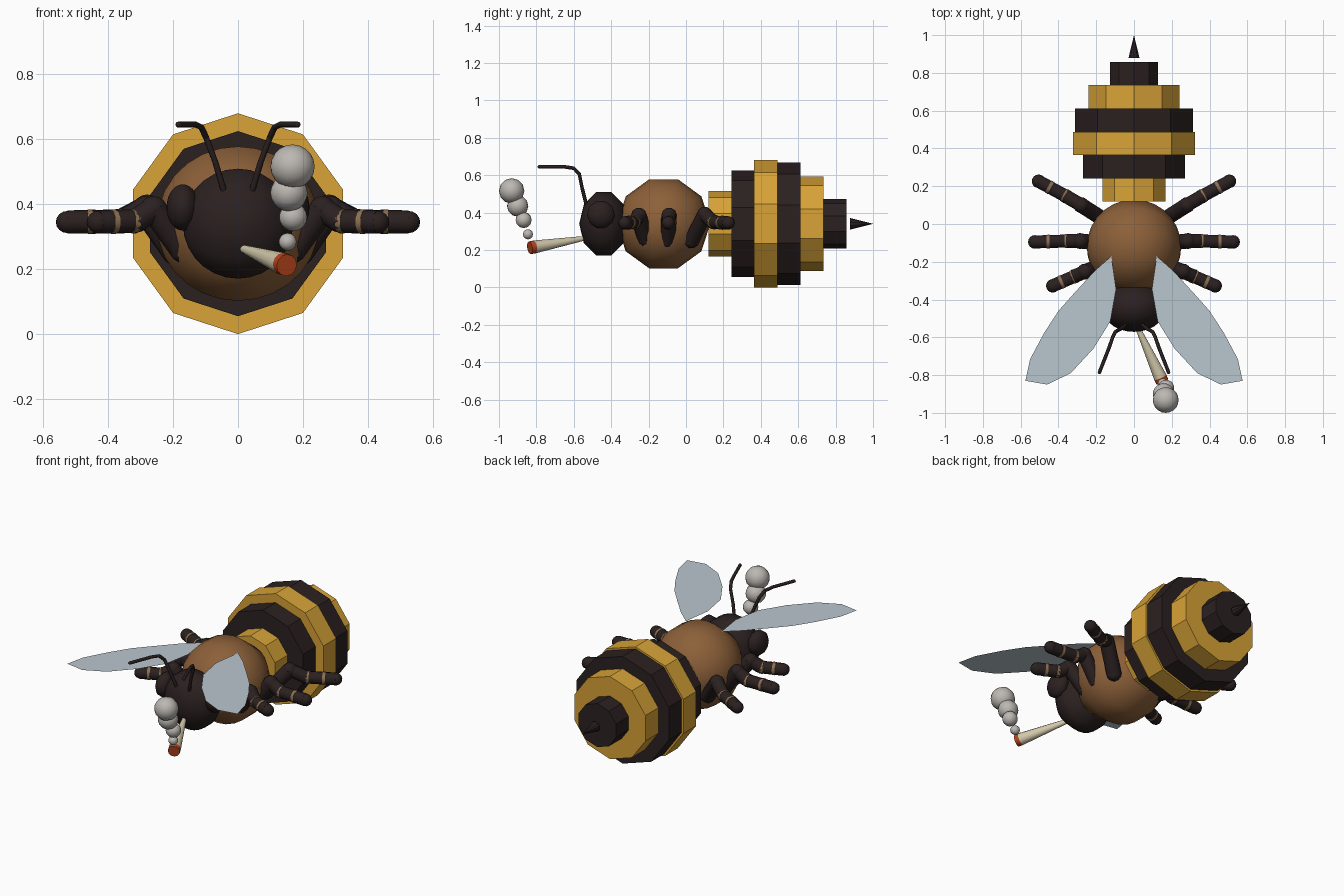
import bpy, bmesh, math
from mathutils import Vector, Matrix

if "Cube" in bpy.data.objects:
    bpy.data.objects.remove(bpy.data.objects["Cube"])


def material(name, rgb):
    m = bpy.data.materials.new(name)
    lin = [(c / 255 / 12.92) if c < 11 else ((c / 255 + 0.055) / 1.055) ** 2.4 for c in rgb]
    m.diffuse_color = (*lin, 1)
    m.use_nodes = True
    m.node_tree.nodes["Principled BSDF"].inputs["Base Color"].default_value = m.diffuse_color
    return m


GOLD = material("gold", (216, 163, 55))
DARK = material("dark_brown", (43, 32, 32))
BROWN = material("fur_brown", (140, 96, 57))
TAN = material("tan", (140, 112, 82))
CREAM = material("cream_paper", (212, 202, 172))
EMBER = material("ember_orange", (180, 68, 28))
SMOKE = material("smoke_grey", (188, 184, 178))
WING = material("wing_blue_grey", (185, 199, 206))


def finish(name, bm, mat, smooth=None):
    me = bpy.data.meshes.new(name)
    bmesh.ops.recalc_face_normals(bm, faces=bm.faces[:])
    bm.to_mesh(me)
    bm.free()
    ob = bpy.data.objects.new(name, me)
    bpy.context.collection.objects.link(ob)
    me.materials.append(mat)
    if smooth:
        bpy.ops.object.select_all(action='DESELECT')
        ob.select_set(True)
        bpy.context.view_layer.objects.active = ob
        bpy.ops.object.shade_smooth_by_angle(angle=math.radians(smooth))
    return ob


def add_ball(bm, center, radii, segs=10, rings=14):
    # ball with its poles along x
    mat = (Matrix.Translation(center) @ Matrix.Diagonal((*radii, 1))
           @ Matrix.Rotation(math.pi / 2, 4, 'Y'))
    bmesh.ops.create_uvsphere(bm, u_segments=segs, v_segments=rings, radius=1, matrix=mat)


def add_rod(bm, a, b, r1, r2, segs=10):
    # cylinder or cone from a to b, with a corner at the top
    a, b = Vector(a), Vector(b)
    d = b - a
    rot = d.to_track_quat('Z', 'Y').to_matrix().to_4x4()
    bmesh.ops.create_cone(bm, cap_ends=True, segments=segs, radius1=r1, radius2=r2,
                          depth=d.length, matrix=Matrix.Translation((a + b) / 2) @ rot)


def ball(name, center, radii, mat, segs=10, rings=14):
    bm = bmesh.new()
    add_ball(bm, center, radii, segs, rings)
    return finish(name, bm, mat, 60)


def rod(name, a, b, r1, r2, mat, segs=10, smooth=None):
    bm = bmesh.new()
    add_rod(bm, a, b, r1, r2, segs)
    return finish(name, bm, mat, smooth)


# Abdomen: stacked ten-sided discs in alternating colours
Z = 0.34
edges = [0.12, 0.242, 0.364, 0.488, 0.612, 0.736, 0.858]
for i, r in enumerate([0.175, 0.285, 0.34, 0.328, 0.253, 0.133]):
    bm = bmesh.new()
    rings = []
    for y in (edges[i], edges[i + 1]):
        rings.append([bm.verts.new((r * math.sin(k * math.pi / 5), y,
                                    Z + r * math.cos(k * math.pi / 5))) for k in range(10)])
    for k in range(10):
        n = (k + 1) % 10
        bm.faces.new((rings[0][k], rings[0][n], rings[1][n], rings[1][k]))
    bm.faces.new(rings[0])
    bm.faces.new(rings[1])
    finish(f"abdomen_ring_{i + 1}", bm, DARK if i % 2 else GOLD)
rod("stinger", (0, 0.878, Z), (0, 1.0, Z), 0.031, 0, DARK)

# Thorax and head
ball("thorax", (0, -0.12, Z), (0.25, 0.25, 0.25), BROWN)
ball("head", (0, -0.44, Z), (0.17, 0.131, 0.178), DARK)

# Parts repeated on both sides: hip, knee, ankle and tip of each leg
LEGS = {
    "back": [(.17, .03, .25), (.28, .10, .39), (.36, .147, .348), (.505, .226, .345)],
    "middle": [(.19, -.10, .25), (.285, -.09, .385), (.35, -.09, .348), (.525, -.095, .345)],
    "front": [(.17, -.22, .26), (.26, -.252, .385), (.315, -.277, .348), (.43, -.327, .345)],
}
ANTENNA = [(.04, -.53, .43), (.07, -.555, .53), (.098, -.57, .605), (.113, -.60, .637),
           (.13, -.65, .645), (.183, -.785, .645)]
WING_EDGE = [(.12, -.17), (.095, -.345), (.125, -.515), (.215, -.66), (.335, -.79), (.46, -.85),
             (.575, -.83), (.55, -.715), (.475, -.575), (.40, -.46), (.32, -.37), (.21, -.25)]

for s, side in ((1, "right"), (-1, "left")):
    ball(f"eye_{side}", (s * 0.17, -0.455, 0.39), (0.05, 0.075, 0.075), DARK)

    for name, pts in LEGS.items():
        p = [Vector((s * x, y, z)) for x, y, z in pts]
        bm = bmesh.new()
        for a, b, r in ((p[0], p[1], .042), (p[1], p[2], .038), (p[2], p[3], .036)):
            add_rod(bm, a, b, r, r)
            for c in (a, b):
                add_ball(bm, c, (r, r, r), 10, 8)
        finish(f"{name}_leg_{side}", bm, DARK, 50)
        # thin tan bands around the lower leg
        for k, t in enumerate((0.05, 0.6)):
            c = p[2].lerp(p[3], t)
            d = (p[3] - p[2]).normalized() * 0.008
            rod(f"{name}_leg_band_{k + 1}_{side}", c - d, c + d, .038, .038, TAN, 10, 50)

    # Antenna
    p = [Vector((s * x, y, z)) for x, y, z in ANTENNA]
    bm = bmesh.new()
    for a, b in zip(p, p[1:]):
        add_rod(bm, a, b, 0.0095, 0.0095, 8)
        add_ball(bm, b, (0.0095,) * 3, 8, 6)
    finish(f"antenna_{side}", bm, DARK, 50)

    # Flat wing, facing up
    bm = bmesh.new()
    f = bm.faces.new([bm.verts.new((s * x, y, 0.553)) for x, y in WING_EDGE])
    f.normal_update()
    me = bpy.data.meshes.new(f"wing_{side}")
    if f.normal.z < 0:
        f.normal_flip()
    bm.to_mesh(me)
    bm.free()
    me.materials.append(WING)
    bpy.context.collection.objects.link(bpy.data.objects.new(f"wing_{side}", me))

# Rolled paper stick with a glowing tip
start, end = Vector((0.015, -0.54, 0.263)), Vector((0.15, -0.835, 0.212))
joint = start.lerp(end, 0.92)
rod("paper_stick", start, joint, 0.012, 0.035, CREAM, 12, 40)
rod("ember_tip", joint, end, 0.035, 0.034, EMBER, 12, 40)

# Rising smoke puffs
PUFFS = [(.153, -.845, .284, .027), (.17, -.868, .36, .043),
         (.157, -.90, .435, .057), (.168, -.932, .516, .068)]
for i, (x, y, z, r) in enumerate(PUFFS):
    ball(f"smoke_puff_{i + 1}", (x, y, z), (r, r, r), SMOKE, 12, 10)
